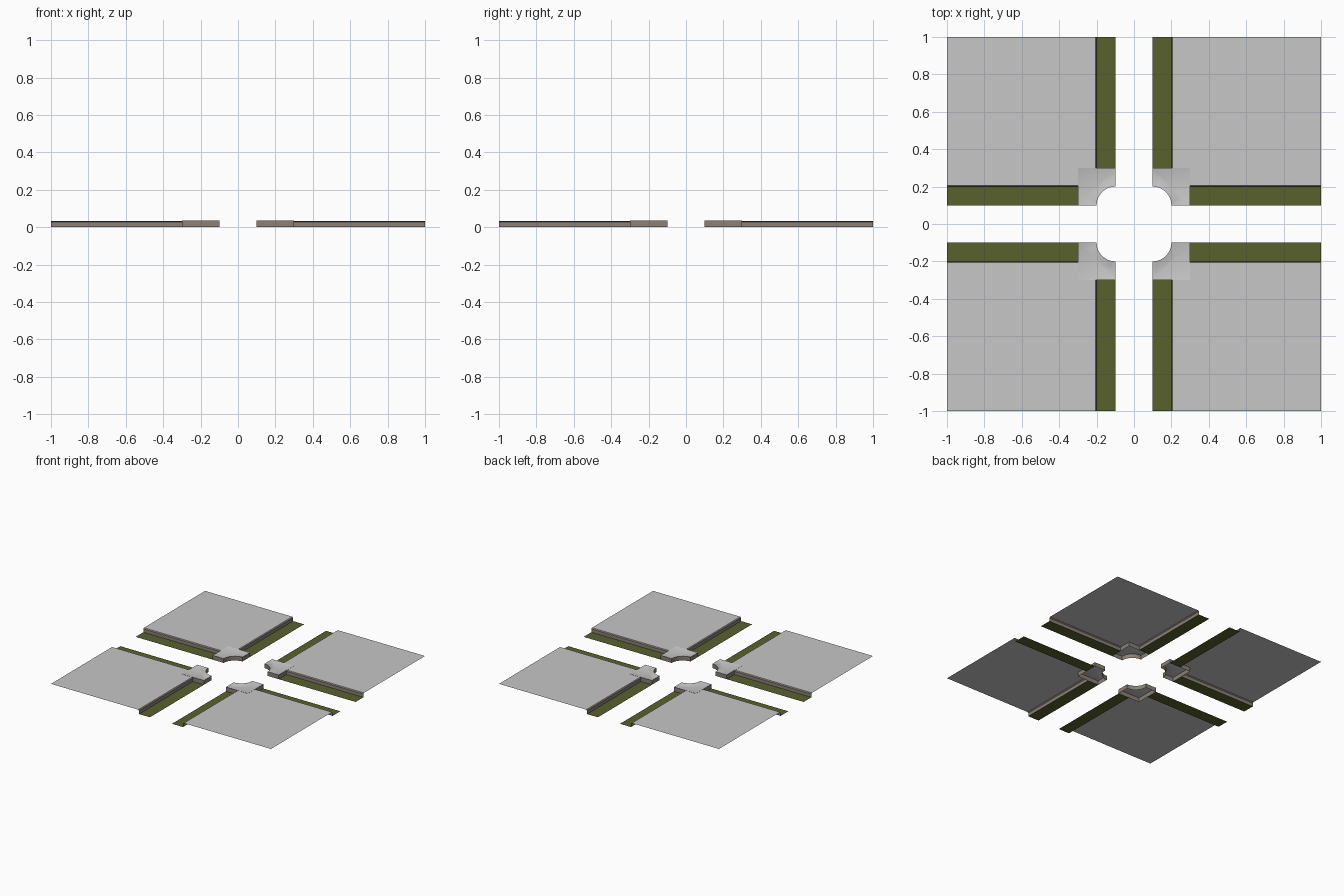
import bpy, bmesh, math

cube = bpy.data.objects.get("Cube")
if cube:
    bpy.data.objects.remove(cube, do_unlink=True)

TOP = 0.034       # height of the raised paving
STRIP = 0.1       # inner edge of the verge strips
CURB = 0.2        # line of the curb wall
CORNER = 0.3      # outer edge of the corner block
BEVEL = 0.007


def material(name, rgb):
    mat = bpy.data.materials.new(name)
    mat.use_nodes = True
    mat.diffuse_color = (*rgb, 1)
    bsdf = next(n for n in mat.node_tree.nodes if n.type == "BSDF_PRINCIPLED")
    bsdf.inputs["Base Color"].default_value = (*rgb, 1)
    return mat


grey = material("light_grey", (0.57, 0.57, 0.57))
olive = material("olive_green", (0.098, 0.119, 0.027))
brown = material("stone_brown", (0.26, 0.22, 0.185))


def finish(name, bm, mats):
    """Turn one quarter into an object mirrored to all four corners."""
    mesh = bpy.data.meshes.new(name)
    bm.to_mesh(mesh)
    bm.free()
    for m in mats:
        mesh.materials.append(m)
    obj = bpy.data.objects.new(name, mesh)
    bpy.context.scene.collection.objects.link(obj)
    mirror = obj.modifiers.new("four_quarters", "MIRROR")
    mirror.use_axis = (True, True, False)
    mirror.use_mirror_merge = False
    return obj


def face(bm, points):
    return bm.faces.new([bm.verts.new(p) for p in points])


def runs(name, profile, mat):
    """Sweep a (distance, height) profile along both inner sides."""
    bm = bmesh.new()
    for (d0, z0), (d1, z1) in zip(profile, profile[1:]):
        quad = [(CORNER, d0, z0), (1, d0, z0), (1, d1, z1), (CORNER, d1, z1)]
        face(bm, quad)
        face(bm, [(y, x, z) for x, y, z in reversed(quad)])
    bmesh.ops.remove_doubles(bm, verts=bm.verts, dist=1e-5)
    return finish(name, bm, [mat])


# Verge strips on the ground and bevelled curbs behind them
runs("verge_strips", [(STRIP, 0), (CURB, 0)], olive)
runs("curbs", [(CURB, 0), (CURB, TOP - BEVEL), (CURB + BEVEL, TOP)], brown)

# Raised paving sheet, notched around the corner block
edge = CURB + BEVEL
bm = bmesh.new()
face(bm, [(x, y, TOP) for x, y in (
    (edge, CORNER), (CORNER, CORNER), (CORNER, edge), (1, edge), (1, 1), (edge, 1))])
finish("paving", bm, [grey])

# Corner block: open underneath, rounded notch, slightly dished top
bm = bmesh.new()
radius = CURB - STRIP
outline = []
for i in range(9):
    a = math.pi / 2 * (1 - i / 8)
    outline.append((STRIP + radius * math.cos(a), STRIP + radius * math.sin(a)))
outline += [(CORNER, STRIP), (CORNER, CORNER), (STRIP, CORNER)]
low = [bm.verts.new((x, y, 0)) for x, y in outline]
high = [bm.verts.new((x, y, TOP + 0.001)) for x, y in outline]
for i in range(len(low)):
    j = (i + 1) % len(low)
    bm.faces.new((low[i], low[j], high[j], high[i])).material_index = 1
top = bm.faces.new(high)
bm.normal_update()
bmesh.ops.inset_region(bm, faces=[top], thickness=0.035, depth=-0.008)
block = finish("corner_blocks", bm, [grey, brown])
block.data.shade_smooth()
block.data.set_sharp_from_angle(angle=math.radians(40))
